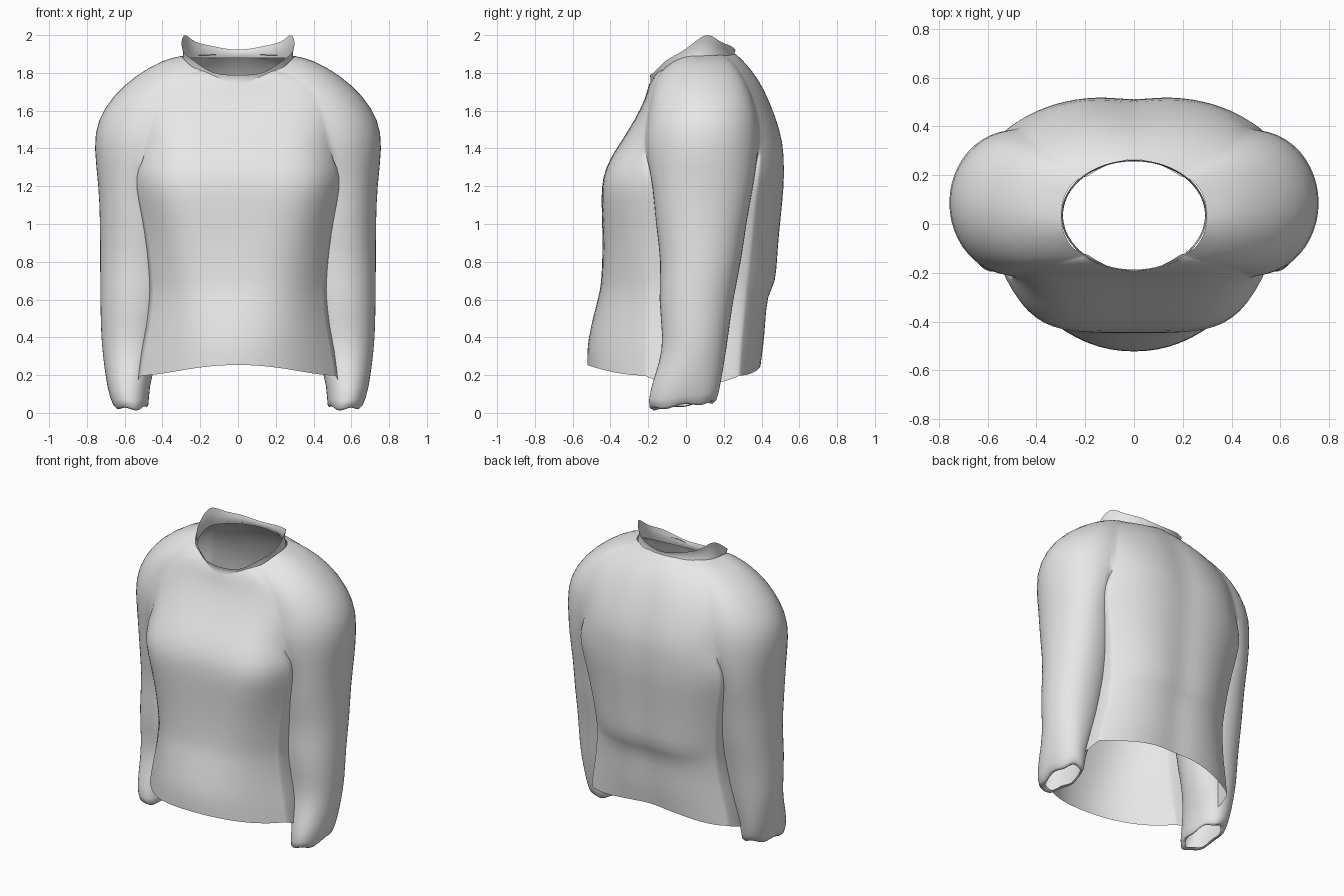
import bpy, bmesh, math

cube = bpy.data.objects.get("Cube")
if cube:
    bpy.data.objects.remove(cube)

NF, NA = 16, 12        # columns across chest/back and around each shoulder

fabric = bpy.data.materials.new("light_grey_fabric")
fabric.use_nodes = True
GREY = (0.8, 0.8, 0.8, 1)
fabric.diffuse_color = GREY
fabric.node_tree.nodes["Principled BSDF"].inputs["Base Color"].default_value = GREY


def clamp(v):
    return max(0, min(1, v))


def half_ring(zf, zs, yf, cf, cx, p, sign, groove):
    """Chest or back curve, from one corner to the other."""
    pts = []
    for i in range(NF + 1):
        s = math.sin(math.pi / 2 * (2 * i / NF - 1)) * sign
        x = cx * s
        y = yf + (cf - yf) * abs(s) ** p - groove * math.exp(-(x / .08) ** 2)
        pts.append((x, y, zf + (zs - zf) * .5 * math.sin(math.pi / 2 * s * s)))
    return pts


def side(side_sign, zf, zs, zb, hw, cx, cf, cb):
    """Side bulge between the front and back corners, corners left out."""
    pts = []
    for i in range(1, NA):
        a = math.pi * i / NA
        sn, cs = math.sin(a), math.cos(a)
        z_end = (zf if cs > 0 else zb) * .5 + zs * .5
        pts.append((side_sign * (cx + (hw - cx) * sn),
                    (cf + cb) / 2 - (cb - cf) / 2 * cs,
                    zs + (z_end - zs) * abs(cs) ** 2))
    return pts


def body_ring(zf, zs, zb, yf, yb, hw, cx, cf, cb, pf, pb, groove=.018):
    args = (zf, zs, zb, hw, cx, cf, cb)
    return (half_ring(zf, zs, yf, cf, cx, pf, 1, 0) + side(1, *args)
            + half_ring(zb, zs, yb, cb, cx, pb, -1, groove)
            + side(-1, *args)[::-1])


def add(bm, pts):
    return [bm.verts.new(p) for p in pts]


def bridge(bm, a, b):
    n = len(a)
    for i in range(n):
        j = (i + 1) % n
        bm.faces.new((a[i], a[j], b[j], b[i]))


def finish(bm, name):
    bmesh.ops.recalc_face_normals(bm, faces=bm.faces[:])
    mesh = bpy.data.meshes.new(name)
    bm.to_mesh(mesh)
    bm.free()
    mesh.materials.append(fabric)
    for f in mesh.polygons:
        f.use_smooth = True
    obj = bpy.data.objects.new(name, mesh)
    bpy.context.collection.objects.link(obj)
    sub = obj.modifiers.new("smooth", 'SUBSURF')
    sub.levels = sub.render_levels = 1


# Yoke: neck opening down over the shoulders to the armpits
# front z, side z, back z, front y, back y, half width, corner x, corner ys
YOKE = [
    (1.74, 1.89, 1.9, -.195, .265, .3, .19, -.125, .195),
    (1.71, 1.87, 1.87, -.205, .3, .4, .27, -.15, .24),
    (1.67, 1.79, 1.81, -.215, .36, .54, .37, -.17, .29),
    (1.61, 1.68, 1.72, -.24, .42, .665, .43, -.19, .345),
    (1.5, 1.55, 1.57, -.3, .48, .748, .47, -.21, .385),
    (1.39, 1.41, 1.43, -.375, .52, .768, .48, -.225, .395),
]
bm = bmesh.new()
last = None
for row in YOKE:
    drop = clamp((1.8 - row[1]) / .4)
    ring = add(bm, body_ring(*row, 2 + 2.5 * drop, 2 + 1.6 * drop,
                             .018 * clamp((1.9 - row[1]) * 5)))
    if last:
        bridge(bm, last, ring)
    last = ring

# Armpits: split the last ring into a torso loop and two sleeve loops
b0 = NF + NA                        # first back vertex
front, back = last[:NF + 1], last[b0:b0 + NF + 1]
left_arc = last[NF:b0 + 1]
right_arc = (last[b0 + NF:] + [last[0]])[::-1]


def armpit(arc):
    a, b = arc[0].co, arc[-1].co
    pts = [a.lerp(b, i / NA) for i in range(1, NA)]
    for i, q in enumerate(pts):
        q.z -= .06 * math.sin(math.pi * (i + 1) / NA)
    return add(bm, pts)


left_pit, right_pit = armpit(left_arc), armpit(right_arc)

# Torso: z, front y, back y, half width, corner x, chest squareness
TORSO = [
    (1.3, -.425, .525, .545, .525, 5),
    (1.2, -.45, .525, .555, .53, 5.5),
    (1.05, -.445, .51, .52, .495, 4.5),
    (.85, -.44, .49, .485, .46, 3.5),
    (.68, -.45, .485, .475, .445, 3),
    (.63, -.46, .435, .475, .44, 2.8),
    (.45, -.508, .425, .49, .46, 2.4),
    (.35, -.525, .415, .515, .485, 2.3),
    (.255, -.525, .4, .54, .51, 2.2),
]
loop = front + left_pit + back + right_pit[::-1]
for z, yf, yb, hw, cx, pf in TORSO:
    zs = z - .12 * clamp((.35 - z) / .1)      # hem dips at the sides
    ring = add(bm, body_ring(z, zs, z, yf, yb, hw, cx, -.22, .26 + .1 * z,
                             pf, 3))
    bridge(bm, loop, ring)
    loop = ring

# Sleeves: round tubes pressed into the torso, with cuffs turned inward
# z, inner x, outer x, front y, back y
SLEEVE = [
    (1.2, .36, .738, -.175, .36),
    (1.0, .33, .732, -.165, .32),
    (.8, .33, .732, -.13, .295),
    (.6, .355, .73, -.15, .25),
    (.4, .39, .727, -.12, .225),
    (.27, .43, .712, -.14, .205),
    (.14, .472, .695, -.195, .185),
    (.03, .47, .665, -.205, .165),
    (.045, .49, .64, -.15, .13),
]
for sign, arc, pit in ((1, left_arc, left_pit), (-1, right_arc, right_pit)):
    loop = arc + pit[::-1]
    for z, xin, xout, yf, yb in SLEEVE:
        xc, rx = (xin + xout) / 2, (xout - xin) / 2
        pts = []
        for i in range(2 * NA):
            a = math.pi * i / NA
            sn = math.sin(a)
            y = (yf + yb) / 2 - (yb - yf) / 2 * math.cos(a)
            x = xc + math.copysign(rx * abs(sn) ** .9, sn)
            low = clamp((.3 - z) * 5)
            ruffle = .01 * math.sin(5 * a) * clamp((.1 - z) * 20)
            pts.append((sign * x, y, z + .12 * y * low + ruffle))
        ring = add(bm, pts)
        bridge(bm, loop, ring)
        loop = ring
finish(bm, "sweater_body")

# Collar: a thin standing band, low in front and peaked over the shoulders
bm = bmesh.new()
base, middle, top = [], [], []
N = 40
for i in range(N):
    a = 2 * math.pi * i / N
    x, c = math.sin(a), -math.cos(a)
    y = .035 + .225 * c
    low = 1.73 + .15 * clamp((y + .2) / .3)
    rise = 1.768 + .24 * clamp((y + .2) / .32) ** .8
    high = rise - .08 * clamp((y - .12) / .13) + .006 * math.cos(7 * a)
    base.append((.3 * x, .035 + .23 * c, low))
    middle.append((.288 * x, .035 + .22 * c, (low + high) / 2))
    top.append((.3 * x, .035 + .228 * c, high))
rings = [add(bm, pts) for pts in (base, middle, top)]
bridge(bm, rings[0], rings[1])
bridge(bm, rings[1], rings[2])
finish(bm, "collar")
